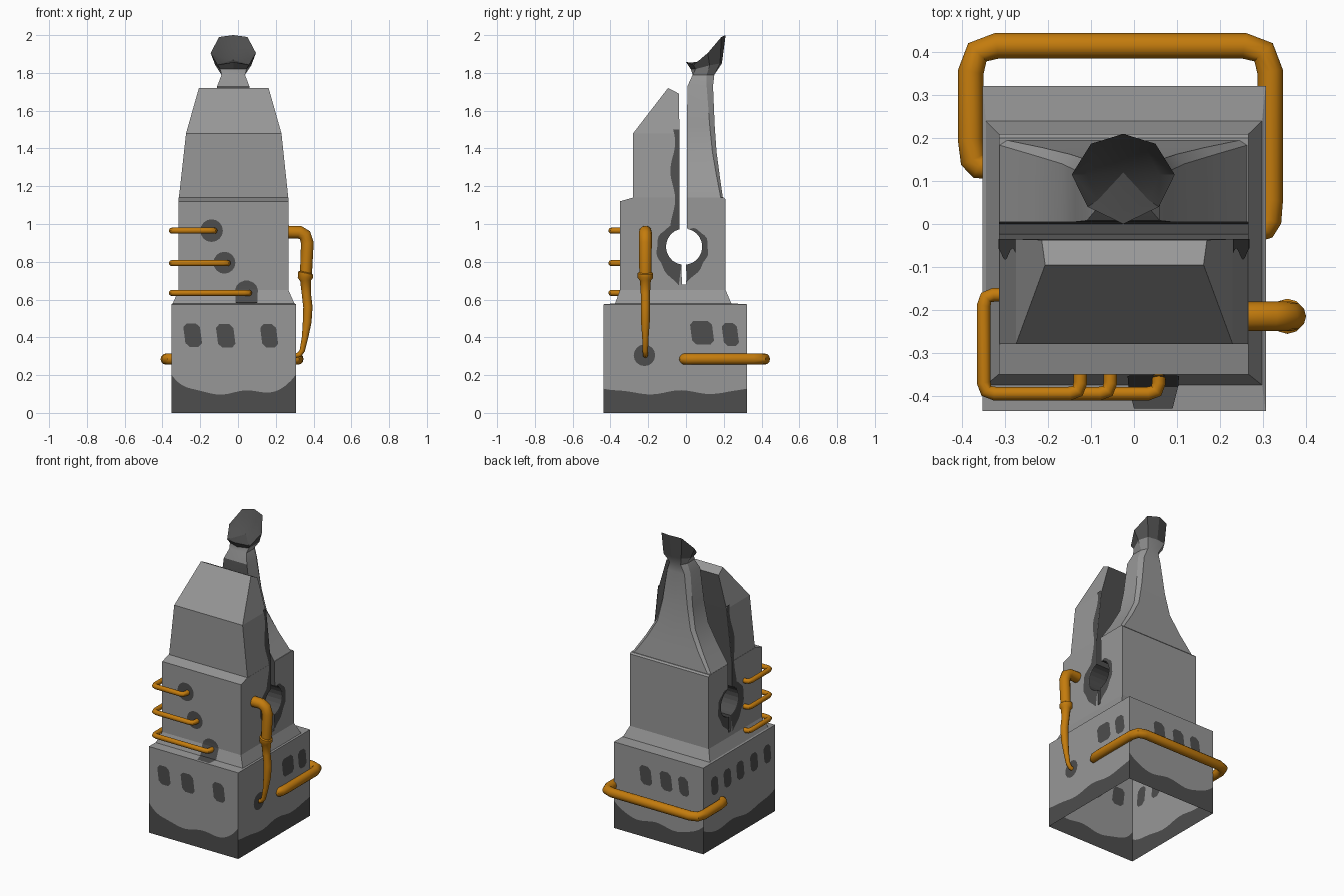
import bpy, math
from mathutils import Vector

if "Cube" in bpy.data.objects:
    bpy.data.objects.remove(bpy.data.objects["Cube"])


def material(name, rgb):
    m = bpy.data.materials.new(name)
    m.diffuse_color = (*rgb, 1)
    m.use_nodes = True
    m.node_tree.nodes["Principled BSDF"].inputs["Base Color"].default_value = m.diffuse_color
    return m


GREY = material("light grey", (0.31, 0.31, 0.31))
DARK = material("dark grey", (0.075, 0.075, 0.075))
ORANGE = material("orange", (0.55, 0.20, 0.004))


def build(name, verts, faces, mats=None):
    """Mesh object; mats gives 0 (grey) or 1 (dark) for each face."""
    me = bpy.data.meshes.new(name)
    me.from_pydata([tuple(v) for v in verts], [], faces)
    me.materials.append(GREY)
    me.materials.append(DARK)
    for p in me.polygons:
        p.material_index = mats[p.index] if mats else 1
    me.update()
    ob = bpy.data.objects.new(name, me)
    bpy.context.collection.objects.link(ob)
    return ob


def ribbon(name, left, right):
    """Thin dark painted strip between two point rows."""
    n = len(left)
    return build(name, left + right, [(i, n + i, n + i + 1, i + 1) for i in range(n - 1)])


def tube(name, pts, r, bend=0.05, radii=None):
    """Orange pipe along a path, corners softened by a short bend."""
    pts = [Vector(p) for p in pts]
    path = [pts[0]]
    for a, b, c in zip(pts, pts[1:], pts[2:]):
        if radii:
            path.append(b)
            continue
        p = b + (a - b).normalized() * min(bend, (a - b).length * .45)
        q = b + (c - b).normalized() * min(bend, (c - b).length * .45)
        path += [p, p * .25 + b * .5 + q * .25, q]
    path.append(pts[-1])
    cu = bpy.data.curves.new(name, 'CURVE')
    cu.dimensions = '3D'
    cu.bevel_depth, cu.bevel_resolution, cu.use_fill_caps = r, 4, True
    sp = cu.splines.new('POLY')
    sp.points.add(len(path) - 1)
    for i, p in enumerate(path):
        sp.points[i].co = (*p, 1)
        sp.points[i].radius = radii[i] if radii else 1
    cu.materials.append(ORANGE)
    ob = bpy.data.objects.new(name, cu)
    bpy.context.collection.objects.link(ob)
    bpy.ops.object.select_all(action='DESELECT')
    ob.select_set(True)
    bpy.context.view_layer.objects.active = ob
    bpy.ops.object.convert(target='MESH')
    bpy.ops.object.shade_smooth_by_angle(angle=math.radians(40))


# ---- base: open-bottomed walls with a wavy dark foot, ledge and sloped collar
X0, X1, Y0, Y1 = -.353, .307, -.436, .322
ML, MR, MF, MB = -.315, .267, -.35, .21
ZB, ZM = .575, .65
corners = [(X0, Y0), (X1, Y0), (X1, Y1), (X0, Y1)]
N = 24
CORNER_RISE = [.095, .02, .075, .045]   # front, right, back, left
verts, faces, mats = [], [], []
for s in range(4):
    a, b = Vector(corners[s]), Vector(corners[(s + 1) % 4])
    for k in range(N + 1):
        p, t = a.lerp(b, k / N), 2 * k / N - 1
        wave = .108 + CORNER_RISE[s] * abs(t) ** 5 + .012 * (1 - t * t) * math.sin(7 * t + s)
        verts += [(p.x, p.y, 0), (p.x, p.y, wave), (p.x, p.y, ZB)]
    for k in range(N):
        i = s * (N + 1) + k
        for r in range(2):
            faces.append((3 * i + r, 3 * i + 3 + r, 3 * i + 4 + r, 3 * i + r + 1))
            mats.append(1 - r)
o = len(verts)
for x0, x1, y0, y1, z in ((X0, X1, Y0, Y1, ZB), (-.345, .298, -.375, .24, ZB + .005),
                          (ML, MR, MF, MB, ZM)):
    verts += [(x0, y0, z), (x1, y0, z), (x1, y1, z), (x0, y1, z)]
for r in range(2):
    for i in range(4):
        j = (i + 1) % 4
        faces.append((o + 4 * r + i, o + 4 * r + j, o + 4 * r + 4 + j, o + 4 * r + 4 + i))
        mats.append(0)
build("base", verts, faces, mats)


# ---- windows: thin rounded plates on both faces of the four base walls
def window(side, t, z, w, h):
    c, lean = .02, .008
    outline = [(-w, -h + c), (-w + c, -h), (w - c, -h), (w, -h + c),
               (w, h - c), (w - c, h), (-w + c, h), (-w, h - c)]
    for off in (.003, -.003):
        pts = []
        for u, v in outline:
            a, zz = t + u - lean * v / h, z + v
            pts.append({'front': (a, Y0 - off, zz), 'back': (-a, Y1 + off, zz),
                        'right': (X1 + off, a, zz), 'left': (X0 - off, -a, zz)}[side])
        build(side + "_window", pts, [tuple(range(8)) if off > 0 else tuple(range(7, -1, -1))])


for side, t, z, w in (
        ('front', -.24, .412, .044), ('front', -.065, .408, .046), ('front', .165, .408, .042),
        ('right', .085, .425, .058), ('right', .235, .415, .04),
        ('back', -.07, .415, .042), ('back', .08, .415, .042), ('back', .21, .415, .036),
        ('left', -.205, .415, .036), ('left', -.07, .415, .038), ('left', .065, .415, .038),
        ('left', .21, .415, .038), ('left', .35, .415, .036)):
    window(side, t, z, w, .062)

# ---- middle block: side profile with slit and round hole, extruded across
HY, HZ, HR = -.01, .88, .096


def hole(deg, r=HR):
    return (HY + r * math.cos(math.radians(deg)), HZ + r * math.sin(math.radians(deg)))


cut = [(.005, 1.14)] + [hole(80 - 16 * i) for i in range(11)]
cut += [(0, .68), (-.022, .68)]
cut += [hole(262 - 15.6 * i) for i in range(11)] + [(-.035, 1.14)]
prof = [(MF, ZM), (MB, ZM), (MB, 1.13), (.20, 1.14)] + cut + [(-.28, 1.14), (MF, 1.12)]
n = len(prof)
verts = [(x, y, z) for x in (MR, ML) for y, z in prof]
faces = [tuple(range(n)), tuple(range(2 * n - 1, n - 1, -1))]
mats = [0, 0]
for i in range(n):
    j = (i + 1) % n
    faces.append((i, n + i, n + j, j))
    mats.append(1 if 4 <= i < 4 + len(cut) - 1 else 0)
build("middle_block", verts, faces, mats)

# ---- dark soot around the hole, on both sides, drooping along the slit
for x, side in ((MR + .003, "right"), (ML - .003, "left")):
    for label, start, step, base in (("rear", 70, -8.2, .128), ("front", 110, 8, .146)):
        inner, outer = [], []
        for i in range(20):
            t, d = i / 19, start + step * i
            r = base + .062 * t ** 6 - .026 * (1 - t) ** 5 + .004 * math.sin(i * 1.3)
            clamp = (lambda p: (max(p[0], 0), p[1])) if label == "rear" else \
                    (lambda p: (min(p[0], -.022), p[1]))
            inner.append((x, *clamp(hole(d))))
            outer.append((x, *clamp(hole(d, r))))
        ribbon(side + "_hole_soot_" + label, inner, outer)

# ---- front tower: tapered block with sloped front and short ridge
rows = [(-.28, 1.14, -.313, .266), (-.28, 1.48, -.275, .23), (-.095, 1.72, -.207, .162),
        (-.037, 1.69, -.215, .17), (-.035, 1.48, -.275, .23), (-.035, 1.14, -.313, .266)]
verts = [(r[k], r[0], r[1]) for k in (3, 2) for r in rows]
faces = [(0, 5, 4, 1), (1, 4, 3, 2), (6, 7, 10, 11), (7, 8, 9, 10)]
faces += [(i, i + 1, i + 7, i + 6) for i in range(5)]
build("front_tower", verts, faces, [0] * 4 + [0, 0, 0, 1, 1])

# ---- dark ragged strips beside the slit
for side, bottom, top, d in (("right", .266, .23, .003), ("left", -.313, -.275, -.003)):
    inner, outer = [], []
    for i in range(21):
        z = .97 + i * .0265
        x = bottom + (top - bottom) * max(0, (z - 1.14) / .34) + d
        inner.append((x, -.035, z))
        outer.append((x, -.07 - .013 * math.sin(i * .55 + 1.4), z))
    ribbon(side + "_slit_soot", inner, outer)

# ---- rear tower: lofted eight-point sections rising to a flared bowl
CX = -.025


def ring(front, fs, side, bs, back):
    half = [fs, side, bs]
    return [(0, *front)] + half + [(0, *back)] + [(-x, y, z) for x, y, z in half[::-1]]


def section(z, hw, y0, y1, c):
    return ring((y0, z), (hw, y0, z), (hw, y1 - c * (y1 - y0), z), (hw * (1 - c), y1, z), (y1, z))


rings = [section(1.14, .288, .005, .195, .06), section(1.26, .21, .005, .178, .1),
         section(1.38, .142, .005, .162, .14), section(1.52, .112, .005, .152, .18),
         section(1.73, .085, .008, .143, .25), section(1.79, .062, .035, .15, .35),
         ring((.025, 1.82), (.07, .05, 1.82), (.095, .125, 1.84), (.065, .18, 1.85), (.19, 1.85)),
         ring((0, 1.857), (.083, .04, 1.842), (.12, .115, 1.905), (.075, .187, 1.99), (.21, 2.0)),
         ring((.03, 1.855), (.06, .055, 1.85), (.085, .115, 1.885), (.055, .17, 1.945), (.18, 1.955))]
verts = [(x + CX, y, z) for rg in rings for x, y, z in rg]
faces, mats = [], []
for r in range(len(rings) - 1):
    for i in range(8):
        j = (i + 1) % 8
        faces.append((8 * r + i, 8 * r + j, 8 * r + 8 + j, 8 * r + 8 + i))
        mats.append(1 if r >= 6 or (i in (0, 7) and r < 4) else 0)
verts.append((CX, .12, 1.868))
for i in range(8):
    faces.append((len(verts) - 9 + i, len(verts) - 9 + (i + 1) % 8, len(verts) - 1))
    mats.append(1)
tower = build("rear_tower", verts, faces, mats)
bpy.context.view_layer.objects.active = tower
tower.select_set(True)
bpy.ops.object.shade_smooth_by_angle(angle=math.radians(25))


# ---- dark spots where the pipes enter
def spot(name, centre, r, axis):
    pts = []
    for i in range(16):
        a = 2 * math.pi * i / 16
        u, v = r * math.cos(a), r * math.sin(a)
        pts.append((centre[0] + u, centre[1], centre[2] + v) if axis == 'y'
                   else (centre[0], centre[1] + u, centre[2] + v))
    build(name, pts, [tuple(range(16))])


spot("upper_pipe_spot", (-.14, MF - .003, .965), .06, 'y')
spot("middle_pipe_spot", (-.072, MF - .003, .795), .058, 'y')
spot("side_pipe_spot", (X1 + .003, -.22, .305), .057, 'x')
path = [(.012, MF - .003, .70), (.036, MF - .003, .69), (.053, MF - .003, .672),
        (.06, MF - .004, .652), (.058, -.378, .584), (.045, -.43, .579)]
ribbon("lower_pipe_spot", [(.045 - w, y, z) for w, y, z in path],
       [(.045 + w, y, z) for w, y, z in path])

# ---- orange pipes
tube("rear_pipe", [(-.34, .135, .285), (-.38, .135, .285), (-.38, .415, .285),
                   (.317, .415, .285), (.317, -.005, .285), (.29, -.01, .285)], .03, .06)
for name, x, z in (("upper", -.125, .965), ("middle", -.055, .793), ("lower", .058, .635)):
    tube(name + "_front_pipe", [(x, -.34, z), (x, -.395, z), (-.35, -.395, z),
                                (-.35, -.165, z), (-.30, -.165, z)], .016, .025)
hose = [(.25, .957, 1), (.325, .957, 1), (.355, .94, 1), (.367, .9, 1), (.36, .745, .95),
        (.358, .74, 1.2), (.357, .715, 1.2), (.358, .70, .85), (.362, .63, .72), (.37, .56, .72),
        (.366, .48, .68), (.355, .40, .5), (.34, .33, .42), (.325, .308, .4), (.295, .302, .4)]
tube("side_hose", [(x, -.215, z) for x, z, r in hose], .034, radii=[r for x, z, r in hose])
